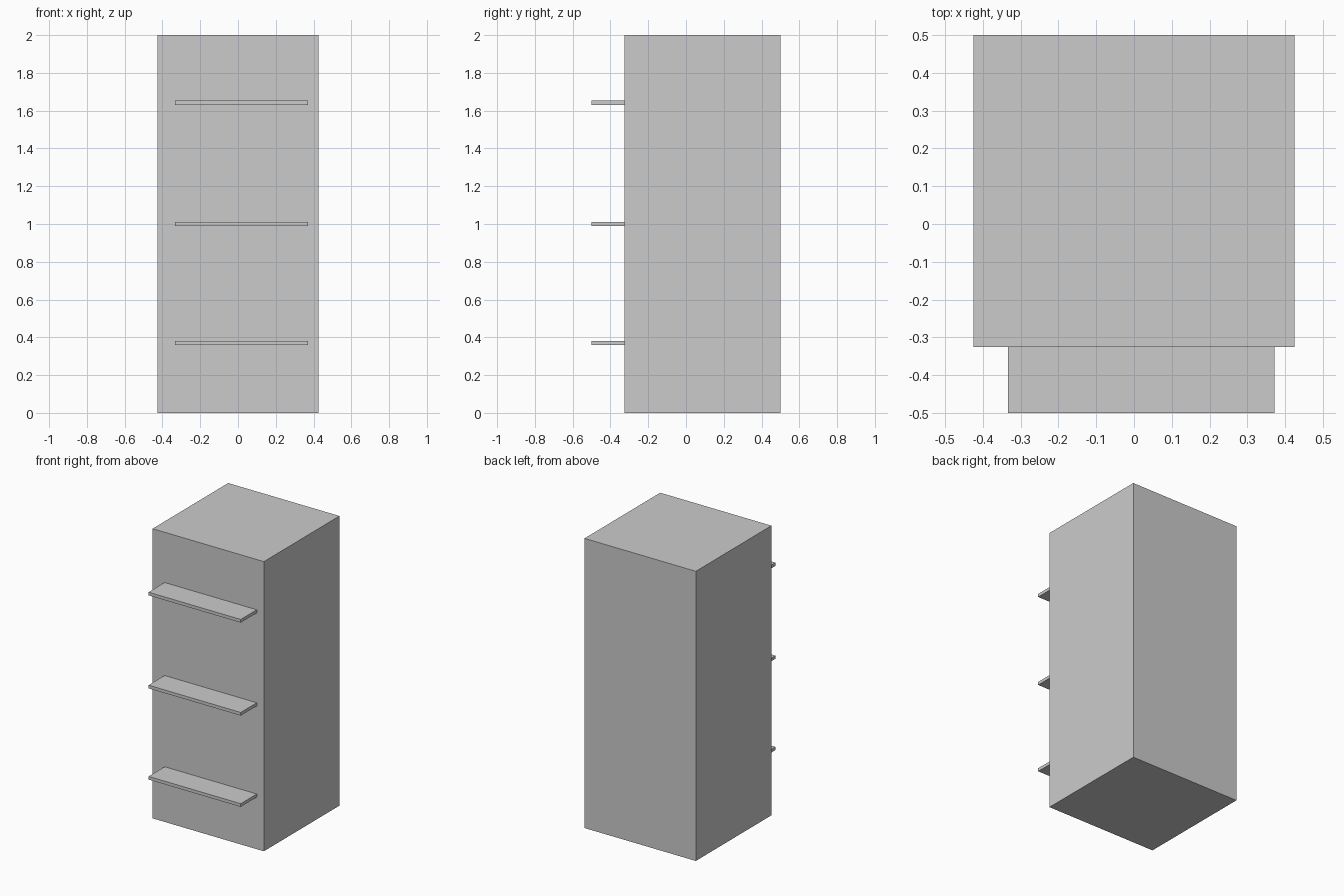
import bpy

if "Cube" in bpy.data.objects:
    bpy.data.objects.remove(bpy.data.objects["Cube"])


def box(name, lo, hi):
    """Axis-aligned box between two corners."""
    size = [b - a for a, b in zip(lo, hi)]
    centre = [(a + b) / 2 for a, b in zip(lo, hi)]
    bpy.ops.mesh.primitive_cube_add(size=1, location=centre)
    obj = bpy.context.object
    obj.name = name
    obj.scale = size
    bpy.ops.object.transform_apply(location=False, rotation=False, scale=True)
    return obj


# Tall cabinet body
FRONT = -0.325
box("cabinet_body", (-0.425, FRONT, 0), (0.425, 0.5, 2))

# Three thin shelves projecting from the front, slightly off centre
THICKNESS = 0.022
for name, z in (("lower", 0.37), ("middle", 1.0), ("upper", 1.642)):
    box(f"{name}_shelf",
        (-0.333, -0.5, z - THICKNESS / 2),
        (0.371, FRONT, z + THICKNESS / 2))
